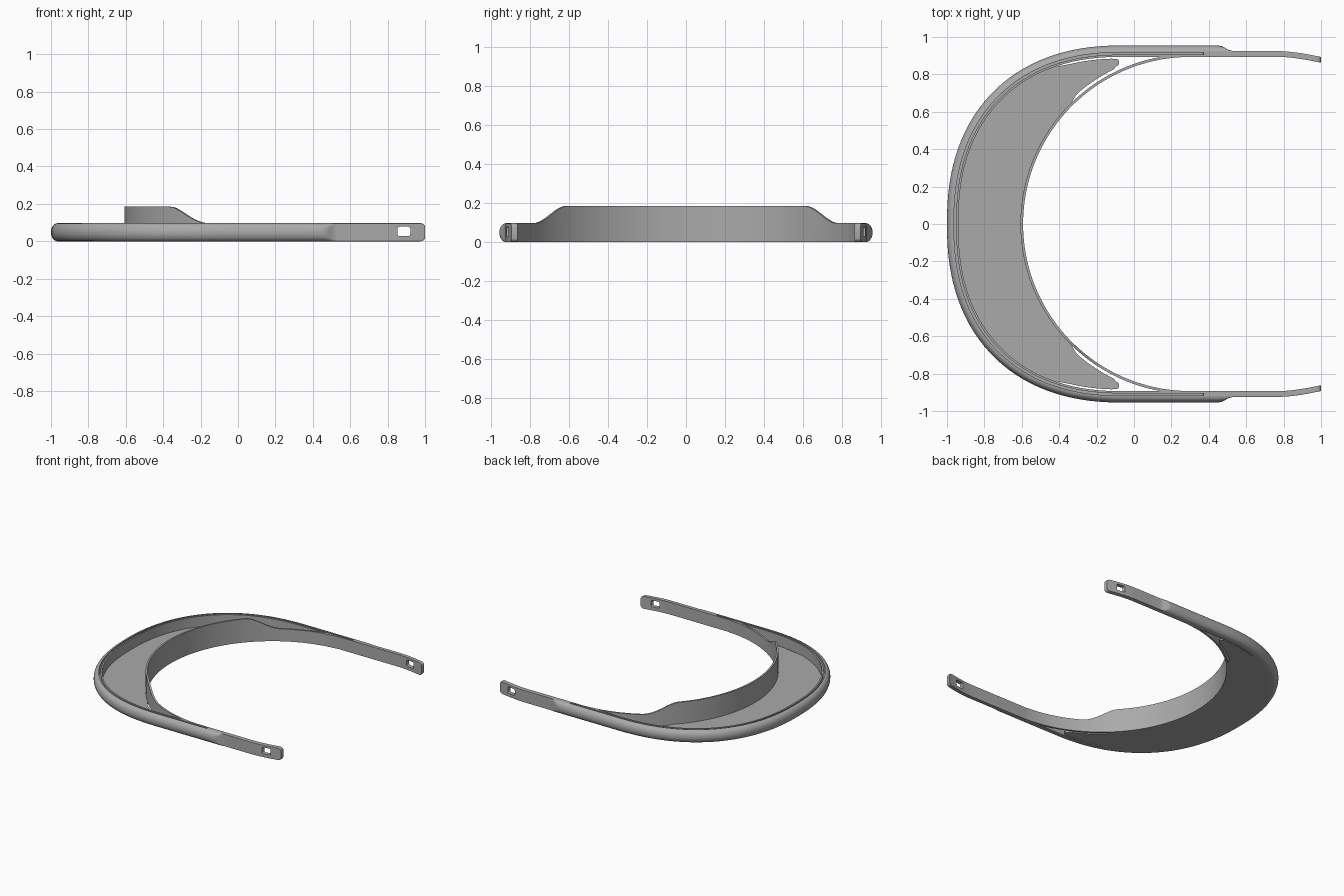
import bpy, bmesh, math

cube = bpy.data.objects.get("Cube")
if cube:
    bpy.data.objects.remove(cube)

H = 0.097          # rim and arm height
BAND_TOP = 0.185   # brow band height
CX, A, B, N = -0.05, 0.95, 0.955, 2.3   # rim outline

mat = bpy.data.materials.new("grey plastic")
mat.use_nodes = True
GREY = (0.4, 0.4, 0.4, 1)
mat.diffuse_color = GREY
mat.node_tree.nodes["Principled BSDF"].inputs["Base Color"].default_value = GREY


def smooth(t):
    t = min(1, max(0, t))
    return t * t * (3 - 2 * t)


def finish(name, bm):
    bmesh.ops.remove_doubles(bm, verts=bm.verts, dist=1e-5)
    bmesh.ops.recalc_face_normals(bm, faces=bm.faces)
    mesh = bpy.data.meshes.new(name)
    bm.to_mesh(mesh)
    bm.free()
    mesh.materials.append(mat)
    obj = bpy.data.objects.new(name, mesh)
    bpy.context.collection.objects.link(obj)
    return obj


def shade(obj):
    bpy.ops.object.select_all(action="DESELECT")
    obj.select_set(True)
    bpy.context.view_layer.objects.active = obj
    bpy.ops.object.shade_smooth_by_angle(angle=math.radians(32))


def loft(name, sections):
    """Skin closed cross-sections and cap both ends."""
    bm = bmesh.new()
    rings = [[bm.verts.new(p) for p in s] for s in sections]
    k = len(rings[0])
    for r, s in zip(rings, rings[1:]):
        for i in range(k):
            j = (i + 1) % k
            bm.faces.new((r[i], r[j], s[j], s[i]))
    bm.faces.new(rings[0])
    bm.faces.new(rings[-1][::-1])
    return finish(name, bm)


def outline(theta):
    """Point and outward normal on the curved rim."""
    s, c = math.sin(theta), math.cos(theta)
    u, v = max(s, 0) ** (2 / N), math.copysign(abs(c) ** (2 / N), c)
    nx, ny = -u ** (N - 1) / A, math.copysign(abs(v) ** (N - 1), v) / B
    l = math.hypot(nx, ny)
    return CX + -A * u, B * v, nx / l, ny / l


def rim_section(x, y, nx, ny):
    """D-shaped outside with a top slot; flattens into the thin arm."""
    flat = 0.03 * smooth((x - 0.45) / 0.08)
    floor = 0.045 if x < 0.3705 else H
    prof = [(0.035 * (1 - math.sin(a)), H / 2 * (1 - math.cos(a)))
            for a in (math.pi * i / 12 for i in range(13))]
    prof += [(0.037, H), (0.037, floor), (0.049, floor), (0.049, H),
             (0.061, H), (0.061, 0)]
    # rounded corners at the arm tip
    t = max(0, (x - 0.975) / 0.025)
    squash = 1 - 0.4 * (1 - math.sqrt(max(0, 1 - t * t)))
    out = []
    for d, z in prof:
        d = max(d, flat)
        out.append((x - nx * d, y - ny * d, H / 2 + (z - H / 2) * squash))
    return out


# Rim and arms in one sweep
arm_x = [1, 0.998, 0.993, 0.985, 0.975, 0.94, 0.9, 0.86, 0.82, 0.77, 0.65,
         0.53, 0.515, 0.5, 0.485, 0.47, 0.45, 0.371, 0.37, 0.2]
arm = [(x, B - 0.032 * max(0, (x - 0.77) / 0.23) ** 1.6) for x in arm_x]
path = [(x, y, 0, 1) for x, y in arm]
path += [outline(math.pi * i / 80) for i in range(81)]
path += [(x, -y, 0, -1) for x, y in reversed(arm)]
frame = loft("rim_and_arms", [rim_section(*p) for p in path])

# Strap holes through both arms
bm = bmesh.new()
bmesh.ops.create_cube(bm, size=1)
for v in bm.verts:
    v.co = (0.887 + v.co.x * 0.068, v.co.y * 3, 0.053 + v.co.z * 0.05)
bmesh.ops.bevel(bm, geom=[e for e in bm.edges
                          if abs(e.verts[0].co.y - e.verts[1].co.y) > 1],
                offset=0.01, segments=3, profile=0.5, affect="EDGES")
cutter = finish("hole_cutter", bm)
cutter.hide_render = True
mod = frame.modifiers.new("holes", "BOOLEAN")
mod.operation, mod.solver, mod.object = "DIFFERENCE", "EXACT", cutter
bpy.context.view_layer.objects.active = frame
bpy.ops.object.modifier_apply(modifier="holes")
bpy.data.objects.remove(cutter)
shade(frame)

# Brow band: circular arc with a raised middle
BX, R_IN, R_OUT = 0.3, 0.893, 0.907
end = math.acos(0.05 / R_IN)
sections = []
for i in range(121):
    a = end * (i / 60 - 1)
    c, s = math.cos(a), math.sin(a)
    top = H + (BAND_TOP - H) * smooth((0.77 - abs(R_IN * s)) / 0.165)
    sections.append([(BX - r * c, r * s, z) for r, z in
                     ((R_IN, 0), (R_OUT, 0), (R_OUT, top), (R_IN, top))])
shade(loft("brow_band", sections))

# Crescent shelf, with narrow gaps beside its tips
half = []
for i in range(61):
    x, y, nx, ny = outline(math.pi / 2 * (1 - i / 60))
    if x < -0.12:
        d = 0.057 + 0.013 * smooth((x + 0.5) / 0.15)
        half.append((x - nx * d, y - ny * d))
half += [(-0.09, 0.882), (-0.08, 0.872), (-0.079, 0.858), (-0.085, 0.848),
         (-0.1, 0.84)]
tip = math.asin(0.828 / 0.922)
for i in range(50):
    a = tip * (1 - i / 49)
    r = 0.902 + 0.02 * smooth((R_IN * math.sin(a) - 0.62) / 0.06)
    half.append((BX - r * math.cos(a), r * math.sin(a)))
loop = half + [(x, -y) for x, y in half[-2:0:-1]]
bm = bmesh.new()
face = bm.faces.new([bm.verts.new((x, y, 0)) for x, y in loop])
ext = bmesh.ops.extrude_face_region(bm, geom=[face], use_keep_orig=True)
for g in ext["geom"]:
    if isinstance(g, bmesh.types.BMVert):
        g.co.z = 0.016
shade(finish("visor_shelf", bm))
